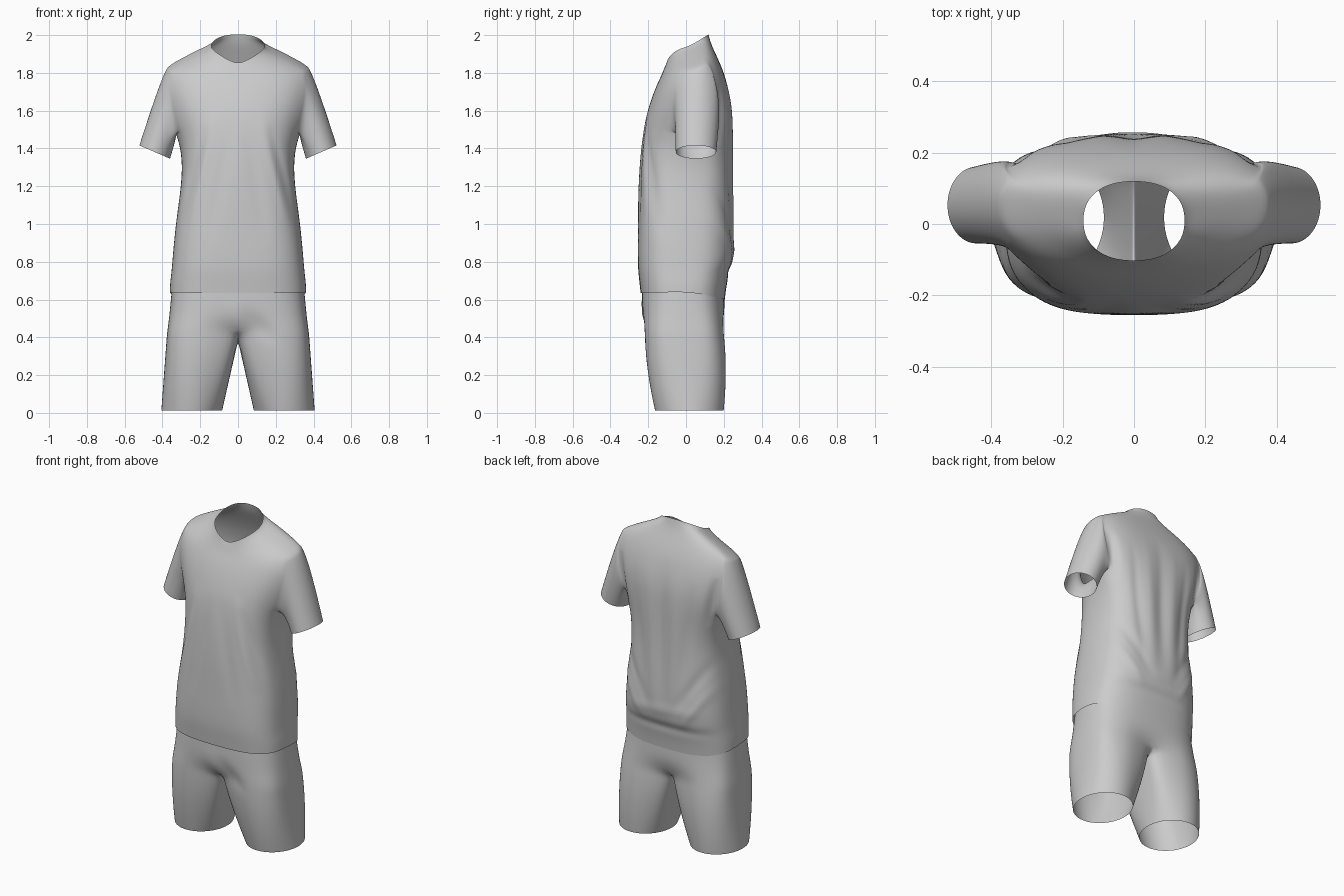
import bpy, bmesh, math
from mathutils import Vector

cube = bpy.data.objects.get("Cube")
if cube:
    bpy.data.objects.remove(cube)

N = 24  # columns around the body: 0 front, 6 left, 12 back, 18 right

fabric = bpy.data.materials.new("light_grey_fabric")
fabric.use_nodes = True
GREY = (0.6, 0.6, 0.6, 1)
fabric.diffuse_color = GREY
fabric.node_tree.nodes["Principled BSDF"].inputs["Base Color"].default_value = GREY


def body_ring(bm, hw, yf, ys, yb, zf, zs, zb, ef, eb, vee=0):
    """Rounded ring with its own front, side and back depth and height."""
    ring = []
    for i in range(N):
        t = 2 * math.pi * i / N
        s, c = math.sin(t), math.cos(t)
        front = c > 0
        y_end, z_end, e = (yf, zf, ef) if front else (yb, zb, eb)
        c = abs(c)
        x = hw * math.copysign(abs(s) ** e, s)
        w = c + (1 - abs(s) - c) * vee if front else c
        ring.append(bm.verts.new((x, ys + (y_end - ys) * c ** e,
                                  zs + (z_end - zs) * w)))
    return ring


def bridge(bm, a, b, skip=()):
    n = len(a)
    for i in range(n):
        if i not in skip:
            j = (i + 1) % n
            bm.faces.new((a[i], a[j], b[j], b[i]))


def finish(bm, name, levels, folds):
    """Smooth the cage, then press soft folds into the cloth."""
    bmesh.ops.recalc_face_normals(bm, faces=bm.faces)
    cage = bpy.data.meshes.new(name + "_cage")
    bm.to_mesh(cage)
    bm.free()
    obj = bpy.data.objects.new(name, cage)
    bpy.context.collection.objects.link(obj)
    mod = obj.modifiers.new("smooth", 'SUBSURF')
    mod.levels = mod.render_levels = levels
    graph = bpy.context.evaluated_depsgraph_get()
    mesh = bpy.data.meshes.new_from_object(obj.evaluated_get(graph))
    obj.modifiers.clear()
    obj.data = mesh
    bpy.data.meshes.remove(cage)
    for v in mesh.vertices:
        shift = 0
        for side, a, b, width, depth in folds:
            if v.co.y * side < 0.02:
                continue
            p, a, b = Vector((v.co.x, v.co.z)), Vector(a), Vector(b)
            t = max(0, min(1, (p - a).dot(b - a) / (b - a).length_squared))
            d = (p - a - (b - a) * t).length / width
            # each fold fades out towards both ends
            shift += side * depth * math.exp(-d * d) * math.sin(math.pi * t)
        v.co.y += shift
    mesh.materials.clear()
    mesh.materials.append(fabric)
    for p in mesh.polygons:
        p.use_smooth = True


# Shirt body: half width, y front/side/back, z front/side/back,
# roundness front/back, pointed neckline
SHIRT = [
    (.364, -.242, .00, .207, .635, .64, .60, .66, .72),
    (.362, -.248, .00, .215, .69, .69, .67, .66, .72),
    (.354, -.255, .00, .230, .75, .75, .74, .65, .72),
    (.348, -.258, .00, .256, .83, .83, .81, .65, .72),
    (.332, -.256, .00, .254, 1.0, 1.0, 1.0, .66, .72),
    (.310, -.255, .00, .249, 1.15, 1.15, 1.15, .68, .72),
    (.296, -.249, .02, .247, 1.29, 1.29, 1.29, .7, .72),
    (.306, -.239, .04, .247, 1.41, 1.40, 1.42, .74, .7),
    (.332, -.227, .055, .247, 1.50, 1.48, 1.52, .78, .68),
    (.365, -.208, .06, .243, 1.59, 1.57, 1.62, .8, .68),
    (.390, -.183, .06, .228, 1.67, 1.67, 1.71, .82, .7),
    (.398, -.155, .06, .203, 1.74, 1.76, 1.80, .84, .74),
    (.370, -.130, .06, .168, 1.79, 1.835, 1.88, .85, .78),
    (.250, -.116, .04, .137, 1.825, 1.893, 1.945, .88, .85),
    (.158, -.107, .015, .125, 1.842, 1.926, 1.985, .88, .88, .5),
    (.143, -.103, .01, .120, 1.848, 1.940, 2.005, .88, .88, .7),
]
ARMPIT = 8

bm = bmesh.new()
rings = [body_ring(bm, *row) for row in SHIRT]
for r in range(len(rings) - 1):
    armhole = ARMPIT <= r < ARMPIT + 4
    bridge(bm, rings[r], rings[r + 1], (4, 5, 6, 7, 16, 17, 18, 19) if armhole else ())

# Sleeves: sweep each armhole loop down to a tilted cuff
for sx in (1, -1):
    cells = [(0, c) for c in range(4, 8)] + [(r, 8) for r in range(4)]
    cells += [(4, c) for c in range(8, 4, -1)] + [(r, 4) for r in range(4, 0, -1)]
    hole = [rings[ARMPIT + r][c if sx > 0 else N - c] for r, c in cells]
    centre = Vector((.441 * sx, .053, 1.381))
    across = Vector((.083 * sx, 0, .036))
    along = Vector((.3 * sx, 0, -.95)).normalized()
    ends, bends = [], []
    for k, v in enumerate(hole):
        a = 2 * math.pi * (k - 2) / 16
        end = centre - across * math.cos(a) + Vector((0, .11 * math.sin(a), 0))
        bend = end - along * (end - v.co).dot(along) * .95
        # fuller at the back of the upper arm
        bend.y += .03 * max(0, math.sin(a))
        ends.append(end)
        bends.append(bend)
    previous = hole
    for t in (.2, .4, .6, .8, 1):
        loop = [bm.verts.new(h.co * (1 - t) ** 2 + b * 2 * t * (1 - t) + e * t * t)
                for h, b, e in zip(hole, bends, ends)]
        bridge(bm, previous, loop)
        previous = loop

# Cloth folds: side (-1 front, 1 back), start, end, width, depth
FOLDS = [(1, (0, 1.8), (0, .9), .035, -.008),
         (1, (-.3, .88), (.3, .84), .03, .005),
         (1, (-.34, .75), (.34, .75), .03, -.008)]
for m in (1, -1):
    FOLDS += [
        (-1, (.16 * m, 1.52), (.34 * m, .9), .028, -.014),
        (-1, (.12 * m, 1.6), (.27 * m, 1.0), .03, .008),
        (-1, (.04 * m, 1.55), (.15 * m, .9), .04, -.006),
        (1, (.1 * m, 1.75), (.06 * m, .85), .035, .006),
        (1, (.2 * m, 1.7), (.12 * m, .9), .03, -.008),
        (1, (.33 * m, 1.25), (.06 * m, .82), .03, -.008),
        (1, (.34 * m, 1.08), (.12 * m, .76), .025, .007),
        (1, (.33 * m, 1.74), (.28 * m, 1.42), .022, -.014),
    ]
finish(bm, "shirt", 3, FOLDS)

# Shorts: waist and seat
SEAT = [
    (.350, -.234, .00, .203, .68, .68, .68, .68, .72),
    (.358, -.236, .00, .204, .60, .60, .60, .66, .70),
    (.366, -.233, .00, .206, .52, .51, .52, .62, .64),
    (.378, -.230, .00, .208, .45, .42, .44, .56, .56),
]
bm = bmesh.new()
rings = [body_ring(bm, *row) for row in SEAT]
for lower, upper in zip(rings, rings[1:]):
    bridge(bm, lower, upper)
seat = rings[-1]
seat[0].co.y, seat[12].co.y = -.19, .165
gusset = [bm.verts.new(p) for p in ((0, .1, .39), (0, 0, .375), (0, -.12, .40))]

# Legs: half of the seat plus the gusset, swept to an open hem
for sx in (1, -1):
    top = [seat[i * sx % N] for i in range(13)] + gusset
    hems = []
    for k in range(16):
        a = math.radians(-45 + 22.5 * k)
        hems.append(Vector((sx * (.245 + .165 * math.sin(a)),
                            .018 - .186 * math.cos(a), .012)))
    previous = top
    for t in (.12, .3, .5, .75, .96, 1):
        loop = []
        for v, hem in zip(top, hems):
            p = v.co.lerp(hem, t)
            # fuller front and back just below the seat
            p.y += .06 * t * (1 - t) * max(-1, min(1, (p.y - .01) / .1))
            loop.append(bm.verts.new(p))
        bridge(bm, previous, loop)
        previous = loop
finish(bm, "shorts", 2, [(-1, (0, .58), (.2, .36), .03, -.008),
                         (-1, (-.02, .6), (.02, .38), .04, .006)])
